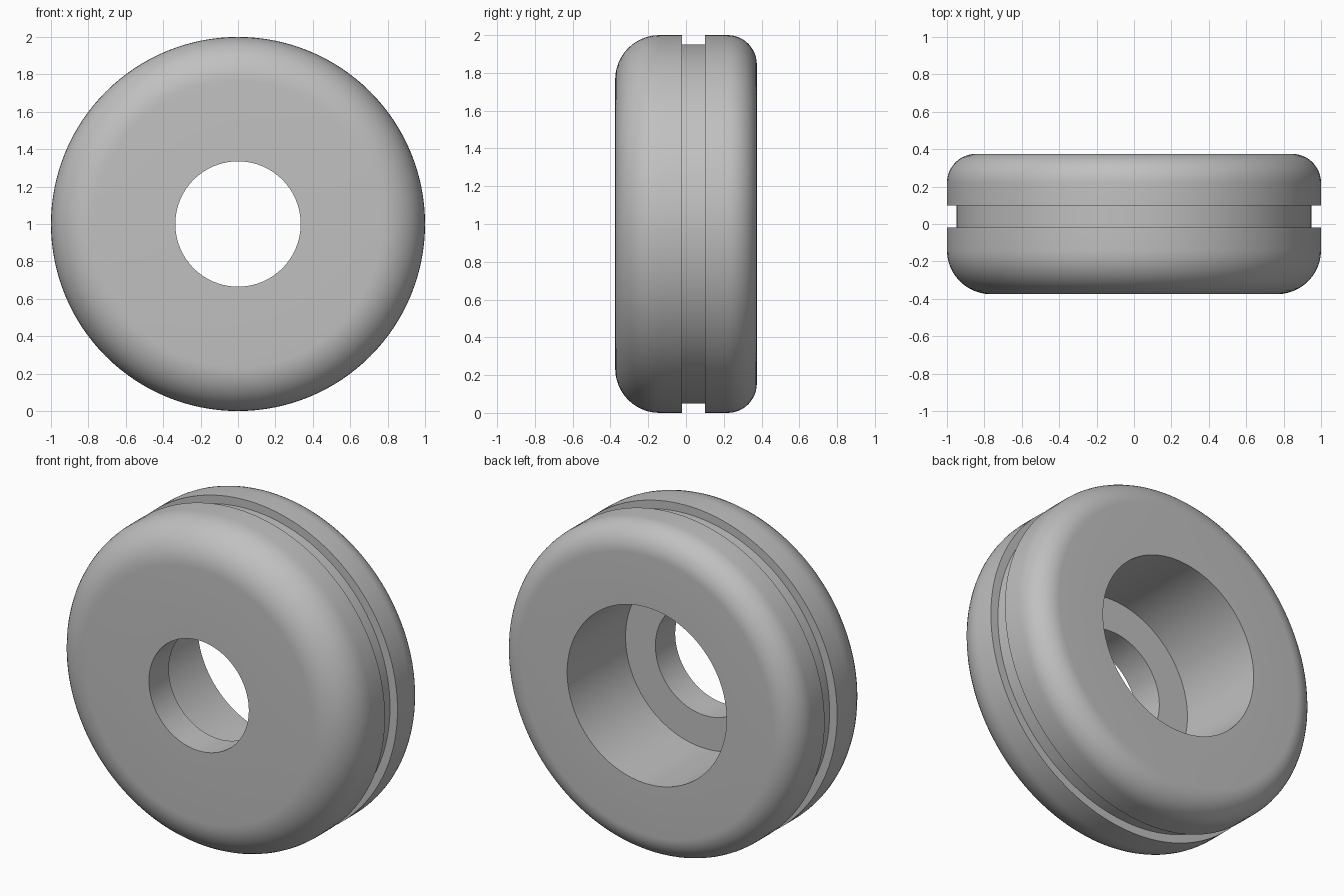
import bpy
import bmesh
from math import sin, cos, pi, radians
from mathutils import Matrix, Vector

cube = bpy.data.objects.get("Cube")
if cube:
    bpy.data.objects.remove(cube, do_unlink=True)

# Main dimensions
OUTER, BORE, COUNTERBORE = 1.0, 0.335, 0.535
FRONT, BACK, LEDGE = -0.375, 0.375, -0.185
GROOVE_R, GROOVE_FRONT, GROOVE_BACK = 0.95, -0.02, 0.10
FRONT_FILLET, BACK_FILLET = 0.235, 0.155
SEGMENTS, FILLET_STEPS = 128, 12

# Material
grey = bpy.data.materials.new("light grey")
grey.use_nodes = True
colour = (0.53, 0.53, 0.53, 1)
grey.diffuse_color = colour
grey.node_tree.nodes["Principled BSDF"].inputs["Base Color"].default_value = colour


def fillet(radius, y_centre, start):
    """Quarter arc as (radius, y) points, from angle start to start + 90 degrees."""
    steps = [start + pi / 2 * i / FILLET_STEPS for i in range(FILLET_STEPS + 1)]
    return [(OUTER - radius + radius * cos(a), y_centre + radius * sin(a)) for a in steps]


# Closed cross-section: bore, front face, grooved rim, back face, counterbore
profile = [(BORE, LEDGE), (BORE, FRONT)]
profile += fillet(FRONT_FILLET, FRONT + FRONT_FILLET, -pi / 2)
profile += [(OUTER, GROOVE_FRONT), (GROOVE_R, GROOVE_FRONT),
            (GROOVE_R, GROOVE_BACK), (OUTER, GROOVE_BACK)]
profile += fillet(BACK_FILLET, BACK - BACK_FILLET, 0)
profile += [(COUNTERBORE, BACK), (COUNTERBORE, LEDGE)]

# Turn the cross-section around the y axis
bm = bmesh.new()
verts = [bm.verts.new((r, y, 0)) for r, y in profile]
edges = [bm.edges.new((v, verts[(i + 1) % len(verts)])) for i, v in enumerate(verts)]
bmesh.ops.spin(bm, geom=verts + edges, cent=(0, 0, 0), axis=(0, 1, 0),
               angle=2 * pi, steps=SEGMENTS, use_duplicate=False)
bmesh.ops.remove_doubles(bm, verts=bm.verts, dist=0.0001)
bmesh.ops.recalc_face_normals(bm, faces=bm.faces)
bmesh.ops.transform(bm, matrix=Matrix.Translation(Vector((0, 0, OUTER))), verts=bm.verts)

mesh = bpy.data.meshes.new("grooved_wheel")
bm.to_mesh(mesh)
bm.free()
mesh.materials.append(grey)
wheel = bpy.data.objects.new("grooved_wheel", mesh)
bpy.context.collection.objects.link(wheel)

# Smooth round surfaces, sharp groove and bore edges
bpy.ops.object.select_all(action="DESELECT")
wheel.select_set(True)
bpy.context.view_layer.objects.active = wheel
bpy.ops.object.shade_smooth_by_angle(angle=radians(30))
